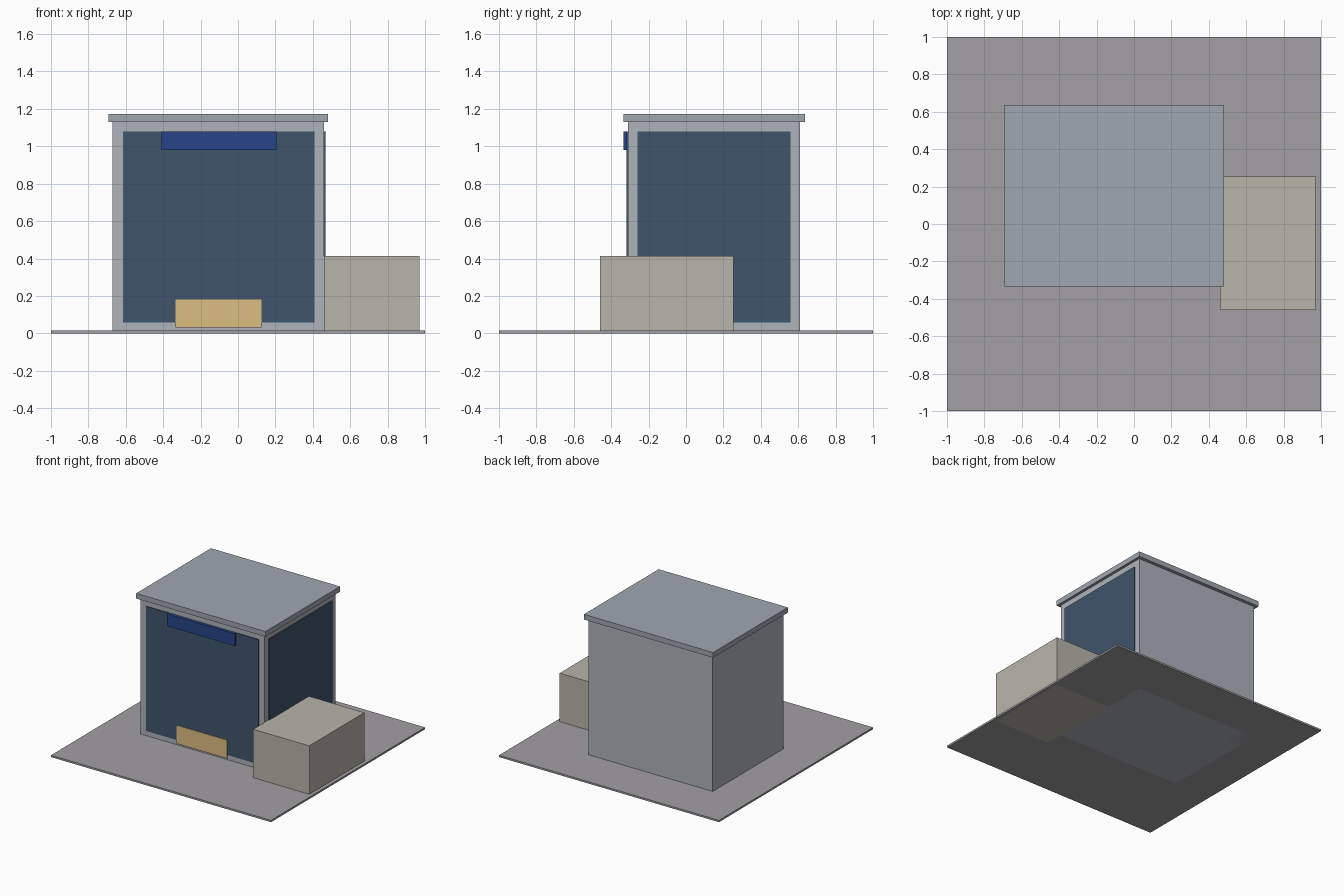
import bpy, bmesh
from mathutils import Vector

if "Cube" in bpy.data.objects:
    bpy.data.objects.remove(bpy.data.objects["Cube"])


def material(name, rgb):
    m = bpy.data.materials.new(name)
    m.diffuse_color = (*rgb, 1)
    m.use_nodes = True
    m.node_tree.nodes["Principled BSDF"].inputs["Base Color"].default_value = m.diffuse_color
    return m


def box(name, x, y, z, mat=None):
    """Axis-aligned box from (min, max) ranges."""
    lo, hi = Vector((x[0], y[0], z[0])), Vector((x[1], y[1], z[1]))
    bm = bmesh.new()
    bmesh.ops.create_cube(bm, size=1)
    bmesh.ops.scale(bm, vec=hi - lo, verts=bm.verts)
    bmesh.ops.translate(bm, vec=(lo + hi) / 2, verts=bm.verts)
    mesh = bpy.data.meshes.new(name)
    bm.to_mesh(mesh)
    bm.free()
    obj = bpy.data.objects.new(name, mesh)
    bpy.context.collection.objects.link(obj)
    if mat:
        mesh.materials.append(mat)
    return obj


wall = material("wall_grey", (0.42, 0.45, 0.50))
roof = material("roof_grey", (0.35, 0.39, 0.44))
paving = material("paving_grey", (0.36, 0.35, 0.37))
glass = material("dark_glass", (0.05, 0.09, 0.15))
blue = material("sign_blue", (0.02, 0.06, 0.25))
amber = material("warm_amber", (0.72, 0.51, 0.22))
stone = material("beige_stone", (0.48, 0.46, 0.40))

# Paved plot
box("plot", (-1, 1), (-1, 1), (0, 0.015), paving)

# Main building and overhanging roof slab
box("building_body", (-0.67, 0.46), (-0.31, 0.61), (0, 1.13), wall)
box("roof_slab", (-0.692, 0.482), (-0.333, 0.637), (1.13, 1.173), roof)

# Glazing on the front and right walls
box("front_glazing", (-0.615, 0.41), (-0.317, -0.309), (0.057, 1.08), glass)
box("side_glazing", (0.459, 0.467), (-0.26, 0.56), (0.057, 1.08), glass)

# Sign band above and lit display below
box("sign_band", (-0.41, 0.205), (-0.334, -0.316), (0.98, 1.08), blue)
box("lit_display", (-0.335, 0.125), (-0.321, -0.316), (0.03, 0.18), amber)

# Low annex beside the building
box("annex", (0.46, 0.97), (-0.46, 0.255), (0, 0.413), stone)
